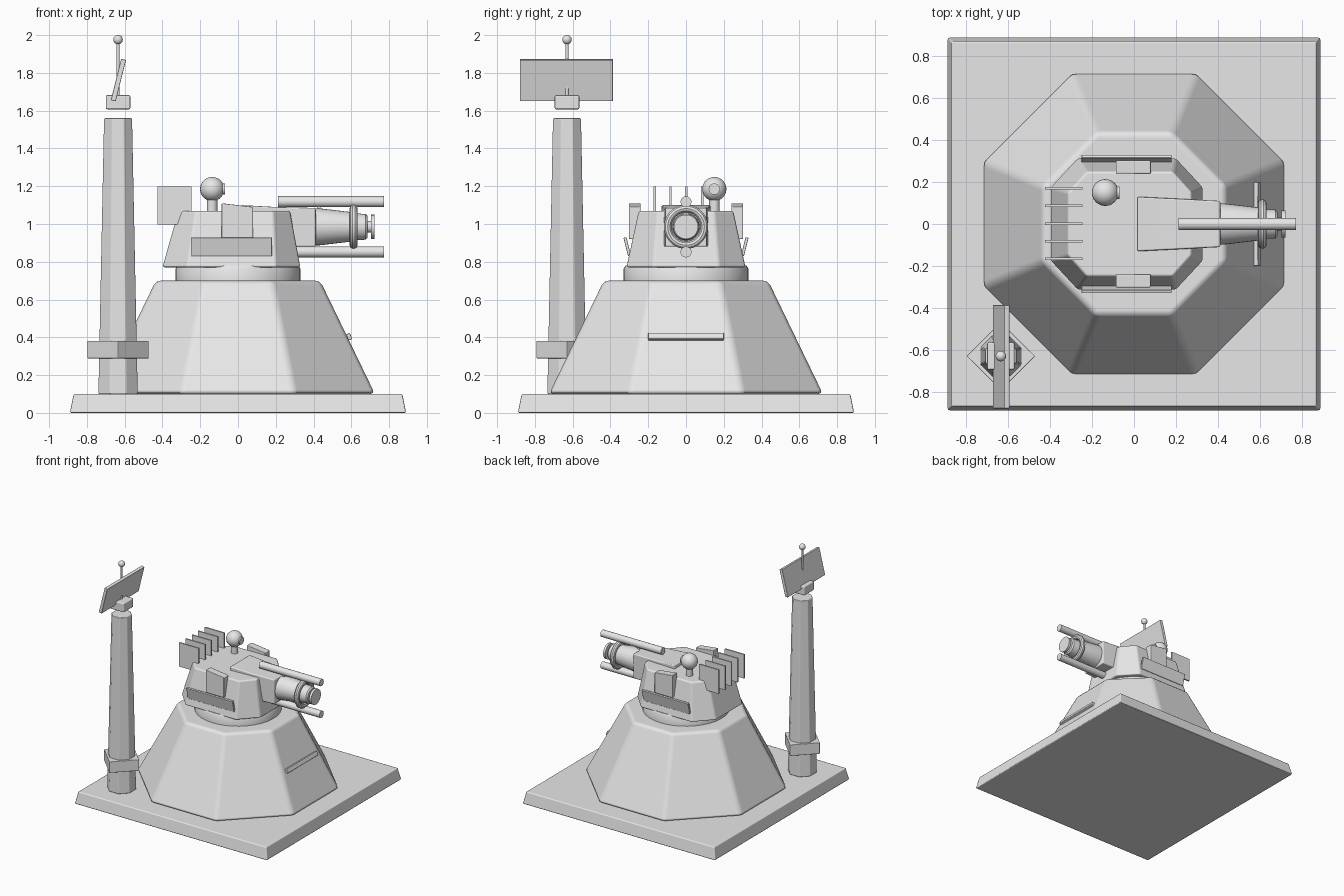
import bpy, bmesh, math
from mathutils import Vector, Matrix

if "Cube" in bpy.data.objects:
    bpy.data.objects.remove(bpy.data.objects["Cube"])

grey = bpy.data.materials.new("plain_grey")
grey.diffuse_color = (0.8, 0.8, 0.8, 1)
grey.use_nodes = True
grey.node_tree.nodes["Principled BSDF"].inputs["Base Color"].default_value = grey.diffuse_color


def finish(bm, name, bevel=0.0, smooth=False):
    bmesh.ops.recalc_face_normals(bm, faces=bm.faces)
    me = bpy.data.meshes.new(name)
    bm.to_mesh(me)
    bm.free()
    me.materials.append(grey)
    ob = bpy.data.objects.new(name, me)
    bpy.context.collection.objects.link(ob)
    if bevel:
        m = ob.modifiers.new("bevel", 'BEVEL')
        m.width, m.segments, m.limit_method = bevel, 2, 'ANGLE'
        m.harden_normals = True
    if smooth or bevel:
        bpy.ops.object.select_all(action='DESELECT')
        ob.select_set(True)
        bpy.context.view_layer.objects.active = ob
        bpy.ops.object.shade_smooth_by_angle(angle=math.radians(35))
    return ob


def loft(name, sections, bevel=0.0, smooth=False):
    """Skin a solid through matching rings of points."""
    bm = bmesh.new()
    rings = [[bm.verts.new(p) for p in s] for s in sections]
    n = len(rings[0])
    for a, b in zip(rings, rings[1:]):
        for i in range(n):
            j = (i + 1) % n
            bm.faces.new((a[i], a[j], b[j], b[i]))
    bm.faces.new(rings[0][::-1])
    bm.faces.new(rings[-1])
    return finish(bm, name, bevel, smooth)


def cut_rect(x0, x1, y, cx, cy, z):
    """Rectangle with corners clipped; cx, cy are where the cuts start."""
    return [(x1, -cy, z), (x1, cy, z), (x1 - cx, y, z), (x0 + cx, y, z),
            (x0, cy, z), (x0, -cy, z), (x0 + cx, -y, z), (x1 - cx, -y, z)]


def octagon(a, z, ox=0, oy=0):
    h = a * math.tan(math.pi / 8)
    return [(x + ox, y + oy, w) for x, y, w in cut_rect(-a, a, a, a - h, h, z)]


def square(hx, hy, z):
    return [(-hx, -hy, z), (hx, -hy, z), (hx, hy, z), (-hx, hy, z)]


def box(name, center, size, bevel=0.0, rot=None):
    bm = bmesh.new()
    bmesh.ops.create_cube(bm, size=1)
    m = Matrix.Translation(center) @ (rot or Matrix()) @ Matrix.Diagonal((*size, 1))
    bmesh.ops.transform(bm, matrix=m, verts=bm.verts)
    return finish(bm, name, bevel)


def turned(name, origin, axis, profile, n=32):
    """Solid of revolution; profile is (distance along axis, radius)."""
    q = Vector(axis).to_track_quat('Z', 'Y')
    rings = [[Vector(origin) + q @ Vector((r * math.cos(t), r * math.sin(t), d))
              for t in (2 * math.pi * i / n for i in range(n))] for d, r in profile]
    return loft(name, rings, smooth=True)


def ball(name, center, r):
    bm = bmesh.new()
    bmesh.ops.create_uvsphere(bm, u_segments=24, v_segments=14, radius=r,
                              matrix=Matrix.Translation(center))
    return finish(bm, name, smooth=True)


# Ground slab and bunker
loft("base_slab", [square(.89, .89, 0), square(.87, .87, .1)], .008)
loft("bunker", [octagon(.725, .1), octagon(.435, .7)], .025)
box("bunker_slot", (.587, 0, .403), (.025, .4, .035), .004,
    Matrix.Rotation(math.radians(-25), 4, 'Y'))

# Turret
turned("turret_ring", (0, 0, .69), (0, 0, 1), [(0, .33), (.075, .33), (.09, .32)], 48)
loft("turret", [cut_rect(-.4, .33, .315, .13, .175, .77),
                cut_rect(-.315, .275, .25, .09, .15, 1.07)], .012)

# Side pods and leaning armour plates
for s, side in ((-1, "right"), (1, "left")):
    loft("side_pod_" + side,
         [[(x, s * y, z) for x, z in ((-.087, .92), (.08, .92), (.08, 1.09), (-.087, 1.11))]
          for y in (.24, .303)], .006)
    box("armour_plate_" + side, (-.035, s * .311, .88), (.43, .016, .1), .003,
        Matrix.Rotation(math.radians(-s * 14), 4, 'X'))

# Cooling fins
for i in range(5):
    box("cooling_fin_%d" % (i + 1), (-.335, .17 - .084 * i, 1.098), (.18, .012, .2))

# Sensor ball
turned("sensor_post", (-.137, .15, 1.05), (0, 0, 1), [(0, .028), (.1, .028)], 16)
ball("sensor_ball", (-.137, .15, 1.185), .064)
turned("sensor_lens", (-.137, .15, 1.185), (1, 0, 0), [(.04, .03), (.067, .03)], 20)

# Gun housing, barrel and muzzle
GZ = .985
loft("gun_housing", [[(x, -y, b), (x, y, b), (x, y, t), (x, -y, t)]
                     for x, y, b, t in ((.016, .13, .88, 1.1), (.2, .121, .88, 1.09),
                                        (.412, .11, .88, 1.085))], .008)
turned("barrel", (0, 0, GZ), (1, 0, 0),
       [(.4, .098), (.43, .098), (.6, .078), (.6, .072), (.675, .068), (.685, .058),
        (.685, .03), (.705, .03)])
turned("muzzle_disc", (0, 0, GZ), (1, 0, 0), [(.703, .064), (.722, .064)])
bm = bmesh.new()
N, M = 36, 10
grid = [[bm.verts.new((.612 + .021 * math.cos(v),
                       (.097 + .021 * math.sin(v)) * math.cos(u),
                       GZ + (.097 + .021 * math.sin(v)) * math.sin(u)))
         for v in (2 * math.pi * j / M for j in range(M))]
        for u in (2 * math.pi * i / N for i in range(N))]
for i in range(N):
    for j in range(M):
        a, b = grid[i], grid[(i + 1) % N]
        bm.faces.new((a[j], a[(j + 1) % M], b[(j + 1) % M], b[j]))
finish(bm, "muzzle_ring", smooth=True)

# Upper and lower gun rods
for z, nm in ((1.118, "upper"), (.852, "lower")):
    turned(nm + "_gun_rod", (.213, 0, z), (1, 0, 0), [(0, .029), (.56, .029)], 20)
box("rod_bracket", (.428, 0, 1.09), (.02, .03, .06))

# Mast with collar
MX, MY = -.635, -.63
loft("mast", [octagon(.104, .1, MX, MY), octagon(.074, 1.56, MX, MY)], .006)
box("mast_collar", (MX, MY, .335), (.23, .23, .093), .003,
    Matrix.Rotation(math.radians(45), 4, 'Z'))

# Antenna panel on mast head
box("mast_head", (MX, MY, 1.645), (.13, .13, .075), .008)
box("antenna_panel", (-.633, -.633, 1.762), (.026, .493, .225), .003,
    Matrix.Rotation(math.radians(14), 4, 'Y'))
turned("antenna_rod", (MX, MY, 1.68), (0, 0, 1), [(0, .008), (.29, .008)], 12)
ball("antenna_tip", (MX, MY, 1.976), .025)
